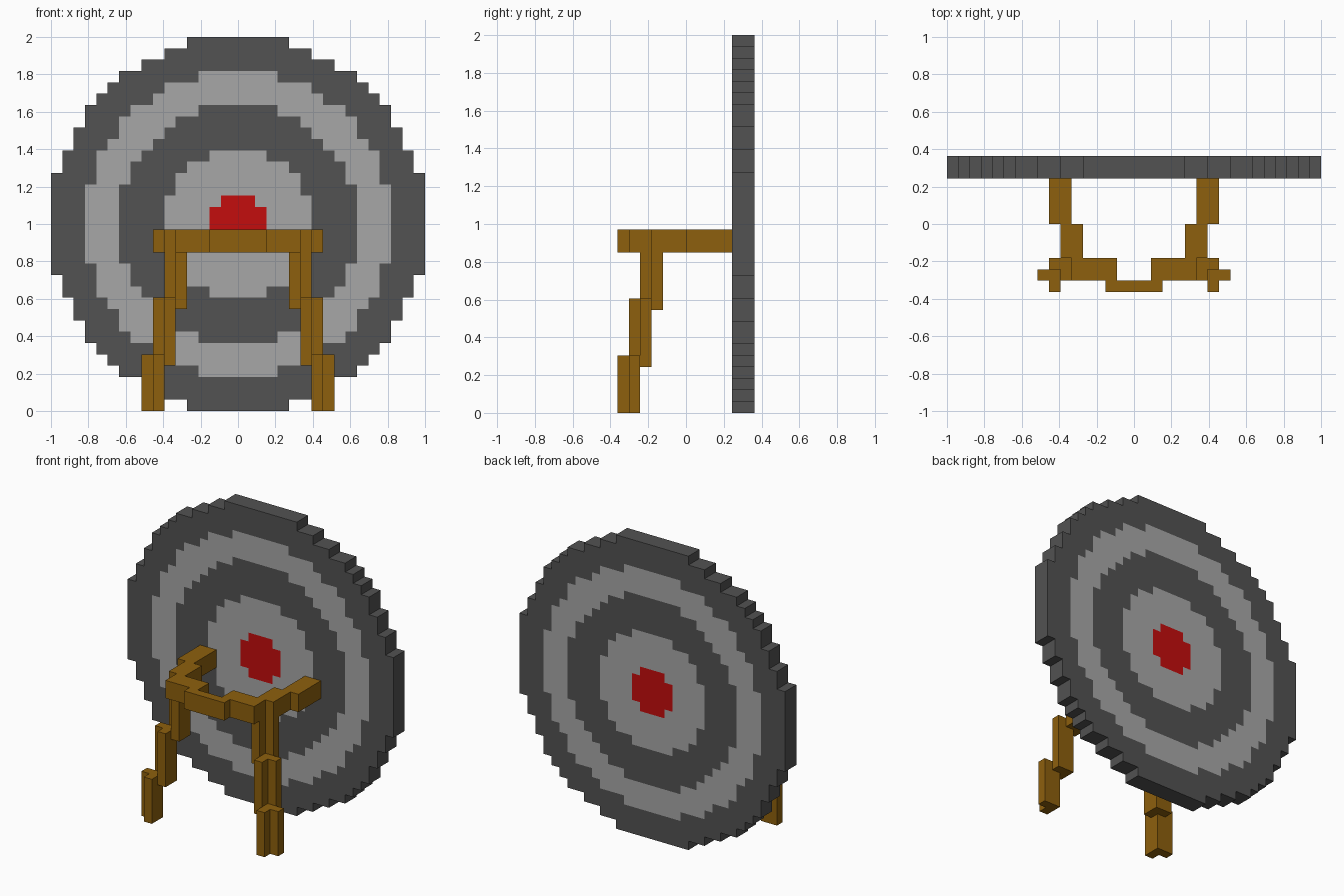
import bpy, bmesh
from mathutils import Vector

cube = bpy.data.objects.get("Cube")
if cube:
    bpy.data.objects.remove(cube, do_unlink=True)

U = 2 / 33          # one block
N = 33              # blocks across the round board


def material(name, rgb):
    m = bpy.data.materials.new(name)
    m.use_nodes = True
    m.diffuse_color = (*rgb, 1)
    bsdf = next(n for n in m.node_tree.nodes if n.type == 'BSDF_PRINCIPLED')
    bsdf.inputs["Base Color"].default_value = (*rgb, 1)
    return m


dark = material("dark grey", (0.085, 0.085, 0.085))
light = material("light grey", (0.39, 0.39, 0.39))
red = material("red", (0.55, 0.004, 0.004))
wood = material("wood brown", (0.27, 0.117, 0.004))


def add_object(name, bm, mats):
    bmesh.ops.recalc_face_normals(bm, faces=bm.faces)
    me = bpy.data.meshes.new(name)
    bm.to_mesh(me)
    bm.free()
    for m in mats:
        me.materials.append(m)
    ob = bpy.data.objects.new(name, me)
    bpy.context.collection.objects.link(ob)
    return ob


def extrude(bm, offset):
    geo = bmesh.ops.extrude_face_region(bm, geom=bm.faces[:], use_keep_orig=True)["geom"]
    bmesh.ops.translate(bm, vec=offset,
                        verts=[g for g in geo if isinstance(g, bmesh.types.BMVert)])


def prism(name, outline, z0, z1):
    """Upright prism over an xy outline, all measured in blocks."""
    bm = bmesh.new()
    bm.faces.new([bm.verts.new((x * U, y * U, z0 * U)) for x, y in outline])
    extrude(bm, Vector((0, 0, (z1 - z0) * U)))
    return add_object(name, bm, [wood])


# Round board: a block grid trimmed to a circle, coloured in rings by radius
RINGS = [(2.5, 2), (6.5, 1), (10.5, 0), (13.5, 1), (16.5, 0)]
bm = bmesh.new()
v = [[bm.verts.new(((i - N / 2) * U, 4 * U, j * U)) for j in range(N + 1)]
     for i in range(N + 1)]
for i in range(N):
    for j in range(N):
        r = ((i - 16) ** 2 + (j - 16) ** 2) ** 0.5
        colour = next((c for limit, c in RINGS if r <= limit), None)
        if colour is not None:
            f = bm.faces.new((v[i][j], v[i + 1][j], v[i + 1][j + 1], v[i][j + 1]))
            f.material_index = colour
bmesh.ops.delete(bm, geom=[p for p in bm.verts if not p.link_faces], context='VERTS')
extrude(bm, Vector((0, 2 * U, 0)))
add_object("target_board", bm, [dark, light, red])

# Stepped, bowed bar that grips the board
outer = [(5.5, 4), (7.5, 4), (7.5, 0), (6.5, 0), (6.5, -3), (5.5, -3),
         (5.5, -5), (2.5, -5), (2.5, -6)]
inner = [(1.5, -5), (1.5, -3), (4.5, -3), (4.5, 0), (5.5, 0)]
half = outer + [(-x, y) for x, y in reversed(outer)]
prism("support_bar", half + [(-x, y) for x, y in reversed(inner)] + inner, 14, 16)

# Legs: three L-section pieces, each stepping outward and forward
for part, x, y, z0, z1 in [("upper", 4.5, -4, 9, 14),
                           ("middle", 5.5, -5, 4, 10),
                           ("lower", 6.5, -6, 0, 5)]:
    ell = [(x, y), (x + 1, y), (x + 1, y + 1), (x + 2, y + 1), (x + 2, y + 2), (x, y + 2)]
    for side, s in (("left", 1), ("right", -1)):
        prism(f"{side}_leg_{part}", [(s * a, b) for a, b in ell], z0, z1)
